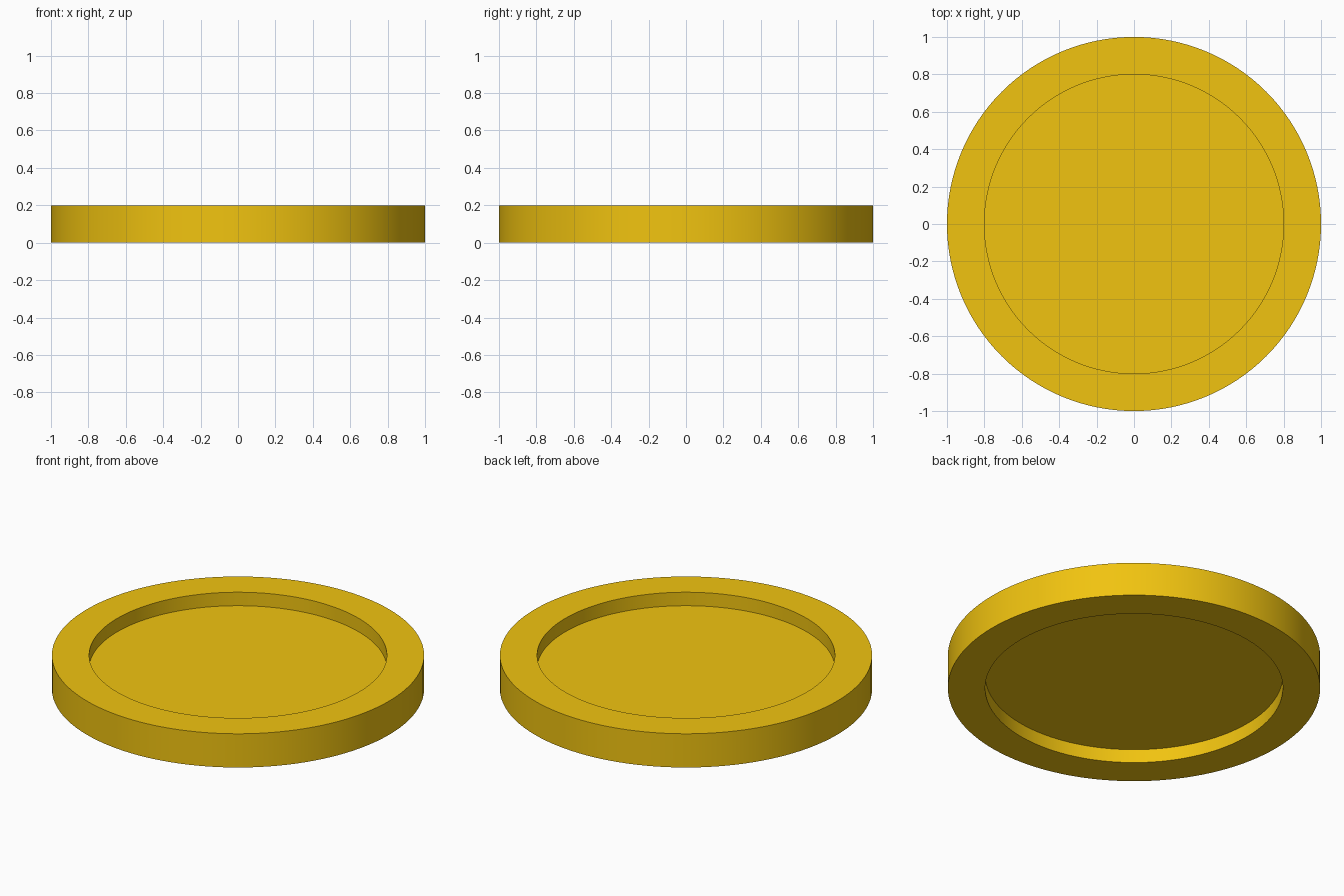
import bpy, bmesh, math
from mathutils import Matrix

if "Cube" in bpy.data.objects:
    bpy.data.objects.remove(bpy.data.objects["Cube"])

SEGMENTS = 128
gold = bpy.data.materials.new("gold")
gold.diffuse_color = (0.88, 0.55, 0.005, 1)
gold.use_nodes = True
gold.node_tree.nodes["Principled BSDF"].inputs["Base Color"].default_value = gold.diffuse_color

# Half cross-section of the coin: thin centre disc inside a thick rim
profile = [(0, 0.08), (0.8, 0.08), (0.8, 0), (1, 0),
           (1, 0.2), (0.8, 0.2), (0.8, 0.12), (0, 0.12)]

# Lathe the section around z
bm = bmesh.new()
verts = [bm.verts.new((r, 0, z)) for r, z in profile]
edges = [bm.edges.new(pair) for pair in zip(verts, verts[1:])]
bmesh.ops.spin(bm, geom=verts + edges, cent=(0, 0, 0), axis=(0, 0, 1),
               angle=2 * math.pi, steps=SEGMENTS, use_merge=True)
bmesh.ops.remove_doubles(bm, verts=bm.verts, dist=1e-4)
bmesh.ops.recalc_face_normals(bm, faces=bm.faces)

mesh = bpy.data.meshes.new("coin")
bm.to_mesh(mesh)
bm.free()
mesh.materials.append(gold)
coin = bpy.data.objects.new("coin", mesh)
bpy.context.collection.objects.link(coin)

# Smooth walls, sharp rim edges
bpy.context.view_layer.objects.active = coin
coin.select_set(True)
bpy.ops.object.shade_smooth_by_angle(angle=math.radians(30))
